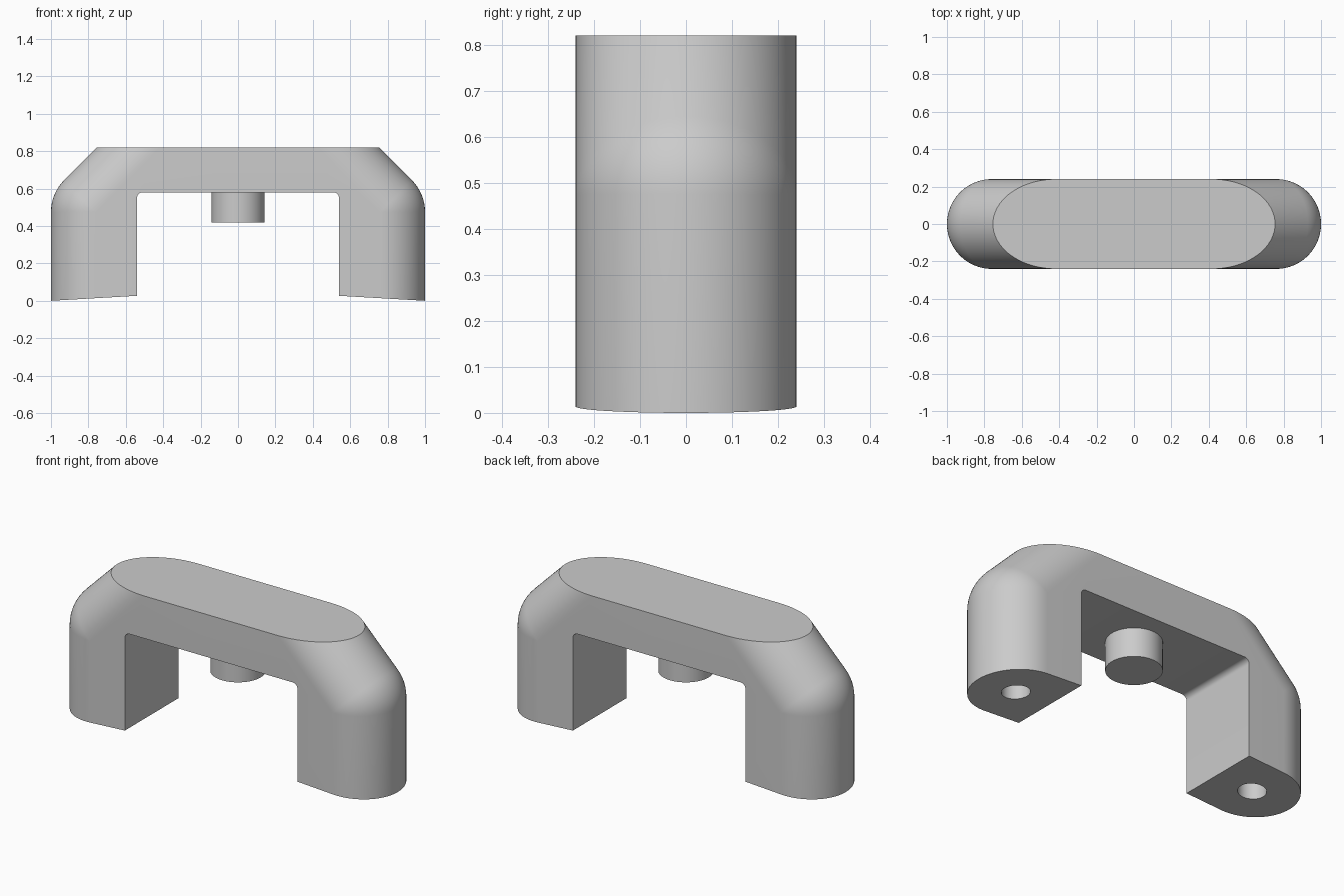
import bpy, bmesh
from math import sin, cos, pi, radians
from mathutils import Vector

cube = bpy.data.objects.get("Cube")
if cube:
    bpy.data.objects.remove(cube)

RADIUS = 0.24      # half thickness of the handle
LEG_X = 0.76       # centre of each leg
BEND_Z = 0.475     # height where the legs start to bend
TOP = 0.82
INNER_X, INNER_Z, FILLET = 0.54, 0.58, 0.03
SLOPE = 0.058      # tilt of the feet
STEPS = 20

grey = bpy.data.materials.new("plain grey")
grey.use_nodes = True
grey.diffuse_color = (0.6, 0.6, 0.6, 1)
grey.node_tree.nodes["Principled BSDF"].inputs["Base Color"].default_value = (0.6, 0.6, 0.6, 1)


def smooth(obj):
    bpy.ops.object.select_all(action='DESELECT')
    obj.select_set(True)
    bpy.context.view_layer.objects.active = obj
    bpy.ops.object.shade_smooth_by_angle(angle=radians(30))


def cylinder(name, radius, x, low, high):
    bpy.ops.mesh.primitive_cylinder_add(vertices=64, radius=radius, depth=high - low,
                                        location=(x, 0, (low + high) / 2))
    obj = bpy.context.object
    obj.name = name
    obj.data.materials.append(grey)
    return obj


def half_profile(r):
    """Right half of the arch outline, from top to underside, at bulge r."""
    pts = [(LEG_X - (TOP - BEND_Z) + r * 2 ** 0.5, TOP)]
    for i in range(9):
        a = radians(45) * (1 - i / 8)
        pts.append((LEG_X + r * cos(a), BEND_Z + r * sin(a)))
    for x in (LEG_X + r, INNER_X):
        pts.append((x, SLOPE * (1 - x)))
    for i in range(7):
        a = pi / 2 * i / 6
        pts.append((INNER_X - FILLET + FILLET * cos(a),
                    INNER_Z - FILLET + FILLET * sin(a)))
    return pts


# Handle: arch outlines lofted from front to back, bulging at the ends
bm = bmesh.new()
rings = []
for k in range(STEPS * 2 + 1):
    a = -pi / 2 + pi * k / (STEPS * 2)
    right = half_profile(max(RADIUS * cos(a), 0))
    loop = right + [(-x, z) for x, z in reversed(right)]
    rings.append([bm.verts.new((x, RADIUS * sin(a), z)) for x, z in loop])
count = len(rings[0])
for near, far in zip(rings, rings[1:]):
    for i in range(count):
        j = (i + 1) % count
        bm.faces.new((near[i], near[j], far[j], far[i]))
bm.faces.new(rings[0])
bm.faces.new(rings[-1])
bmesh.ops.remove_doubles(bm, verts=bm.verts, dist=1e-5)
bmesh.ops.dissolve_limit(bm, angle_limit=0.001, verts=bm.verts, edges=bm.edges)
bmesh.ops.recalc_face_normals(bm, faces=bm.faces)
mesh = bpy.data.meshes.new("handle")
bm.to_mesh(mesh)
bm.free()
handle = bpy.data.objects.new("handle", mesh)
bpy.context.collection.objects.link(handle)
mesh.materials.append(grey)

# Blind screw holes in the feet
for side in (-1, 1):
    cutter = cylinder("hole_cutter", 0.072, side * LEG_X, -0.1, 0.35)
    cutter.hide_render = True
    cut = handle.modifiers.new("screw hole", 'BOOLEAN')
    cut.operation = 'DIFFERENCE'
    cut.solver = 'EXACT'
    cut.object = cutter
    bpy.context.view_layer.objects.active = handle
    bpy.ops.object.modifier_apply(modifier=cut.name)
    bpy.data.objects.remove(cutter)
smooth(handle)

# Round peg under the bridge
smooth(cylinder("peg", 0.142, 0, 0.418, INNER_Z + 0.01))
